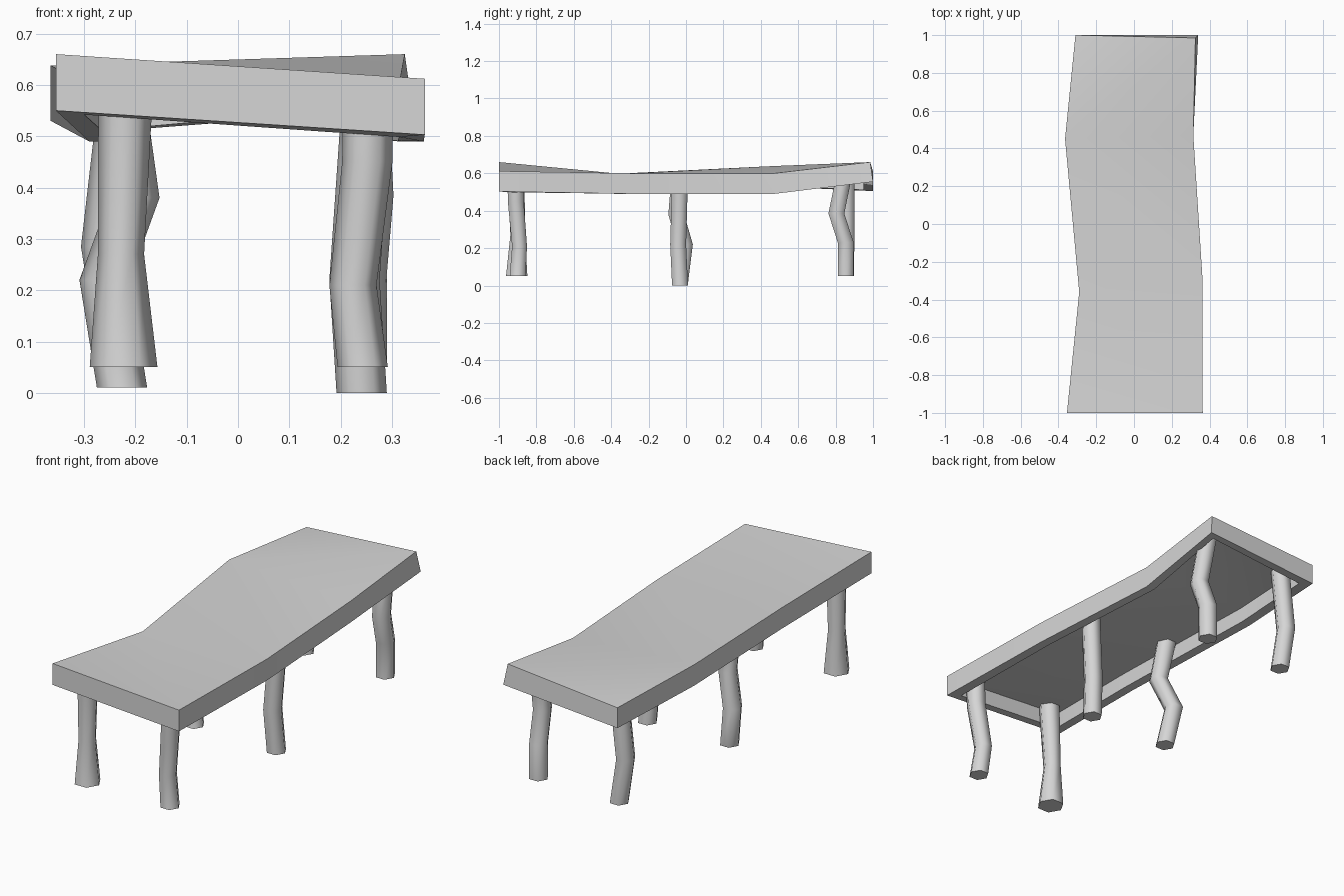
import bpy, bmesh, math

cube = bpy.data.objects.get("Cube")
if cube:
    bpy.data.objects.remove(cube, do_unlink=True)

grey = bpy.data.materials.new("plain grey")
grey.use_nodes = True
grey.diffuse_color = (0.67, 0.67, 0.67, 1)
grey.node_tree.nodes["Principled BSDF"].inputs["Base Color"].default_value = (0.67, 0.67, 0.67, 1)


def finish(bm, name, angle):
    bmesh.ops.recalc_face_normals(bm, faces=bm.faces)
    mesh = bpy.data.meshes.new(name)
    bm.to_mesh(mesh)
    bm.free()
    mesh.materials.append(grey)
    ob = bpy.data.objects.new(name, mesh)
    bpy.context.collection.objects.link(ob)
    bpy.ops.object.select_all(action='DESELECT')
    ob.select_set(True)
    bpy.context.view_layer.objects.active = ob
    bpy.ops.object.shade_smooth_by_angle(angle=math.radians(angle))


# Warped table top: (x, y, top height, bottom height) along each long edge
right_edge = [(-.355, -1, .66, .55), (-.29, -.36, .598, .49),
              (-.365, .45, .638, .53), (-.31, 1, .61, .505)]
left_edge = [(.364, -1, .612, .503), (.362, -.28, .60, .49),
             (.314, .47, .60, .49), (.325, .985, .66, .555)]

bm = bmesh.new()
rings = []
for r, l in zip(right_edge, left_edge):
    rings.append([bm.verts.new(p) for p in (
        (r[0], r[1], r[2]), (l[0], l[1], l[2]),
        (l[0], l[1], l[3]), (r[0], r[1], r[3]))])
rings[-1][2].co.x, rings[-1][2].co.y = .34, 1   # leaning back corner

underside = []
for n, (a, b) in enumerate(zip(rings, rings[1:])):
    for i in (1, 3):                            # long sides
        j = (i + 1) % 4
        bm.faces.new((a[i], a[j], b[j], b[i]))
    for r, l in ((0, 1), (3, 2)):               # top and bottom, split on a diagonal
        if n == 2:
            halves = [(a[r], a[l], b[l]), (a[r], b[l], b[r])]
        else:
            halves = [(a[r], a[l], b[r]), (a[l], b[l], b[r])]
        faces = [bm.faces.new(h) for h in halves]
        if r == 3:
            underside += faces
bm.faces.new(rings[0])
bm.faces.new(rings[-1])
bmesh.ops.recalc_face_normals(bm, faces=bm.faces)

# Hollow underside: a flat rim, then straight walls up to the panel
bmesh.ops.inset_region(bm, faces=underside, thickness=.05, use_even_offset=True)
bmesh.ops.inset_region(bm, faces=underside, thickness=0)
panel = list({v for f in underside for v in f.verts})
bmesh.ops.translate(bm, verts=panel, vec=(0, 0, .08))
finish(bm, "table_top", 30)


# Crooked six-sided legs: each path point is (x, y, z, radius)
def leg(name, path):
    bm = bmesh.new()
    rings = []
    for x, y, z, r in path:
        angles = [math.tau * k / 6 for k in range(6)]
        rings.append([bm.verts.new((x + r * math.cos(t), y + r * math.sin(t), z))
                      for t in angles])
    for a, b in zip(rings, rings[1:]):
        for i in range(6):
            j = (i + 1) % 6
            bm.faces.new((a[i], a[j], b[j], b[i]))
    bm.faces.new(rings[0])
    bm.faces.new(rings[-1])
    finish(bm, name, 65)


R = .049
leg("front_right_leg", [(-.223, -.905, .05, .066), (-.228, -.90, .27, .045),
                        (-.218, -.91, .62, .054)])
leg("front_left_leg", [(.243, -.90, .05, R), (.224, -.89, .21, .046),
                       (.252, -.91, .45, R), (.254, -.912, .59, R)])
leg("middle_right_leg", [(-.226, -.032, .01, R), (-.26, -.006, .22, R),
                         (-.202, -.052, .38, R), (-.235, -.032, .595, .052)])
leg("middle_left_leg", [(.241, -.032, 0, R), (.227, -.042, .22, R),
                        (.252, -.032, .58, R)])
leg("back_right_leg", [(-.22, .856, .05, R), (-.257, .858, .285, R),
                       (-.22, .858, .605, R)])
leg("back_left_leg", [(.241, .854, .05, R), (.241, .854, .23, R),
                      (.254, .804, .385, R), (.242, .85, .61, R)])
